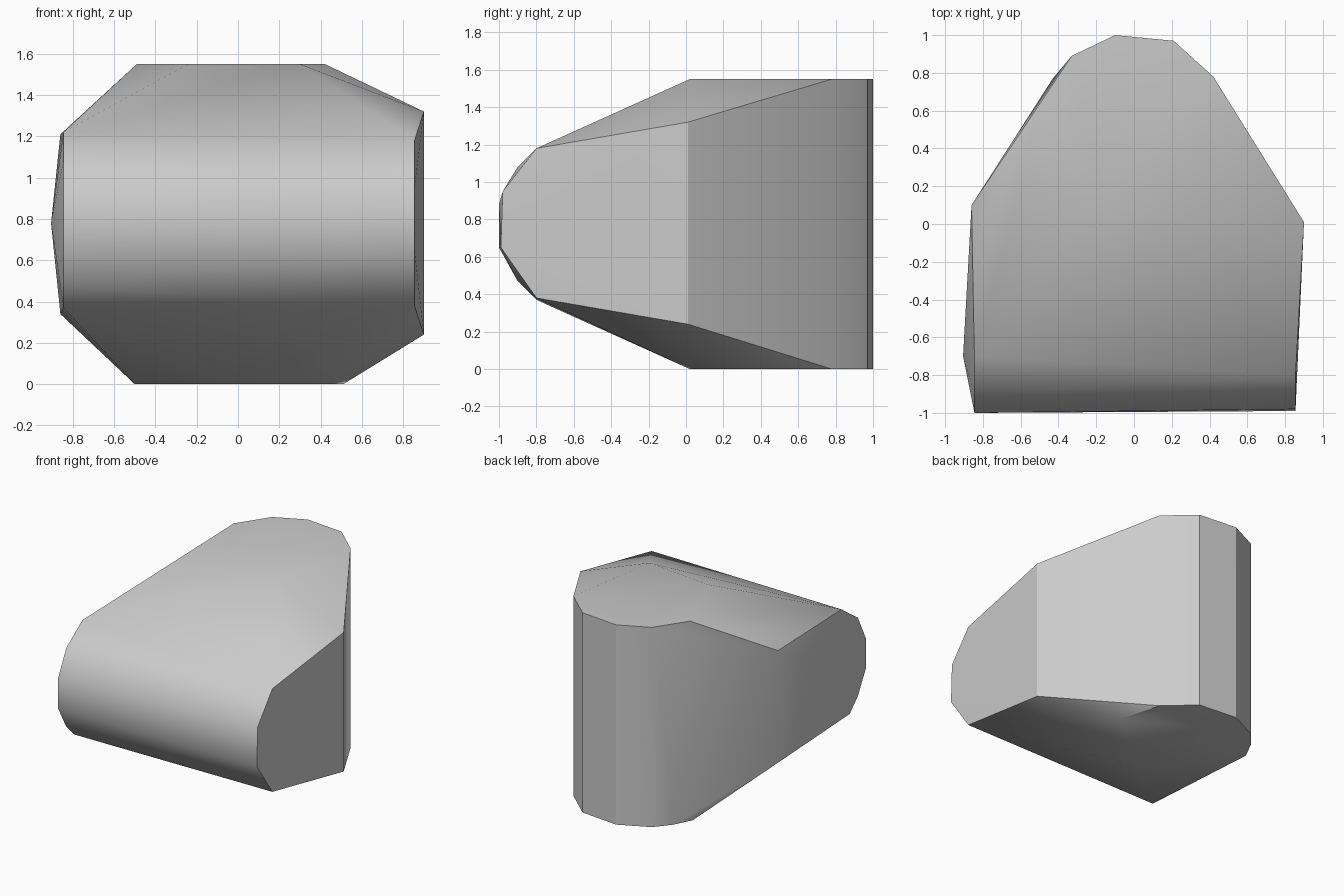
import bpy
import bmesh
import math

if "Cube" in bpy.data.objects:
    bpy.data.objects.remove(bpy.data.objects["Cube"], do_unlink=True)

HEIGHT = 1.55

# Rounded back outline, shared by the flat top and the flat underside
back_outline = [(0.42, 0.78), (0.21, 0.97), (-0.1, 1.0), (-0.33, 0.89)]
top_extra = [(0.3, 0.02), (-0.24, 0.08), (-0.49, 0.65)]
bottom_extra = [(0.51, 0.46), (0.0, 0.02), (-0.43, 0.77), (-0.5, 0.63)]

# Rounded nose profiles (y, z) at the two ends of the front
nose_plus_x = [(-0.8, 1.18), (-0.98, 0.95), (-0.99, 0.65), (-0.8, 0.38)]
nose_minus_x = [(-0.7, 1.22), (-0.9, 1.08), (-1.0, 0.88), (-1.0, 0.65),
                (-0.9, 0.47), (-0.8, 0.37)]

# Widest side edges
side_edges = [(0.9, 0.01, 1.32), (0.9, 0.01, 0.24),
              (-0.86, 0.1, 1.21), (-0.86, 0.1, 0.34),
              (-0.905, -0.7, 0.78)]

points = [(x, y, HEIGHT) for x, y in back_outline + top_extra]
points += [(x, y, 0) for x, y in back_outline + bottom_extra]
points += [(0.855, y, z) for y, z in nose_plus_x]
points += [(-0.845, y, z) for y, z in nose_minus_x]
points += side_edges

# Wrap the outlines in one convex faceted body
bm = bmesh.new()
for p in points:
    bm.verts.new(p)
hull = bmesh.ops.convex_hull(bm, input=bm.verts[:])
loose = [v for v in bm.verts if not v.link_faces]
bmesh.ops.delete(bm, geom=loose, context="VERTS")
bmesh.ops.dissolve_limit(bm, angle_limit=math.radians(0.5),
                         verts=bm.verts[:], edges=bm.edges[:])
bmesh.ops.recalc_face_normals(bm, faces=bm.faces[:])
mesh = bpy.data.meshes.new("wedge_body")
bm.to_mesh(mesh)
bm.free()

body = bpy.data.objects.new("wedge_body", mesh)
bpy.context.collection.objects.link(body)

# Plain grey surface
grey = bpy.data.materials.new("plain_grey")
grey.use_nodes = True
colour = (0.6, 0.6, 0.6, 1)
grey.diffuse_color = colour
grey.node_tree.nodes["Principled BSDF"].inputs["Base Color"].default_value = colour
mesh.materials.append(grey)

# Soft shading with crisp main edges
bpy.ops.object.select_all(action="DESELECT")
body.select_set(True)
bpy.context.view_layer.objects.active = body
bpy.ops.object.shade_smooth_by_angle(angle=math.radians(30))
